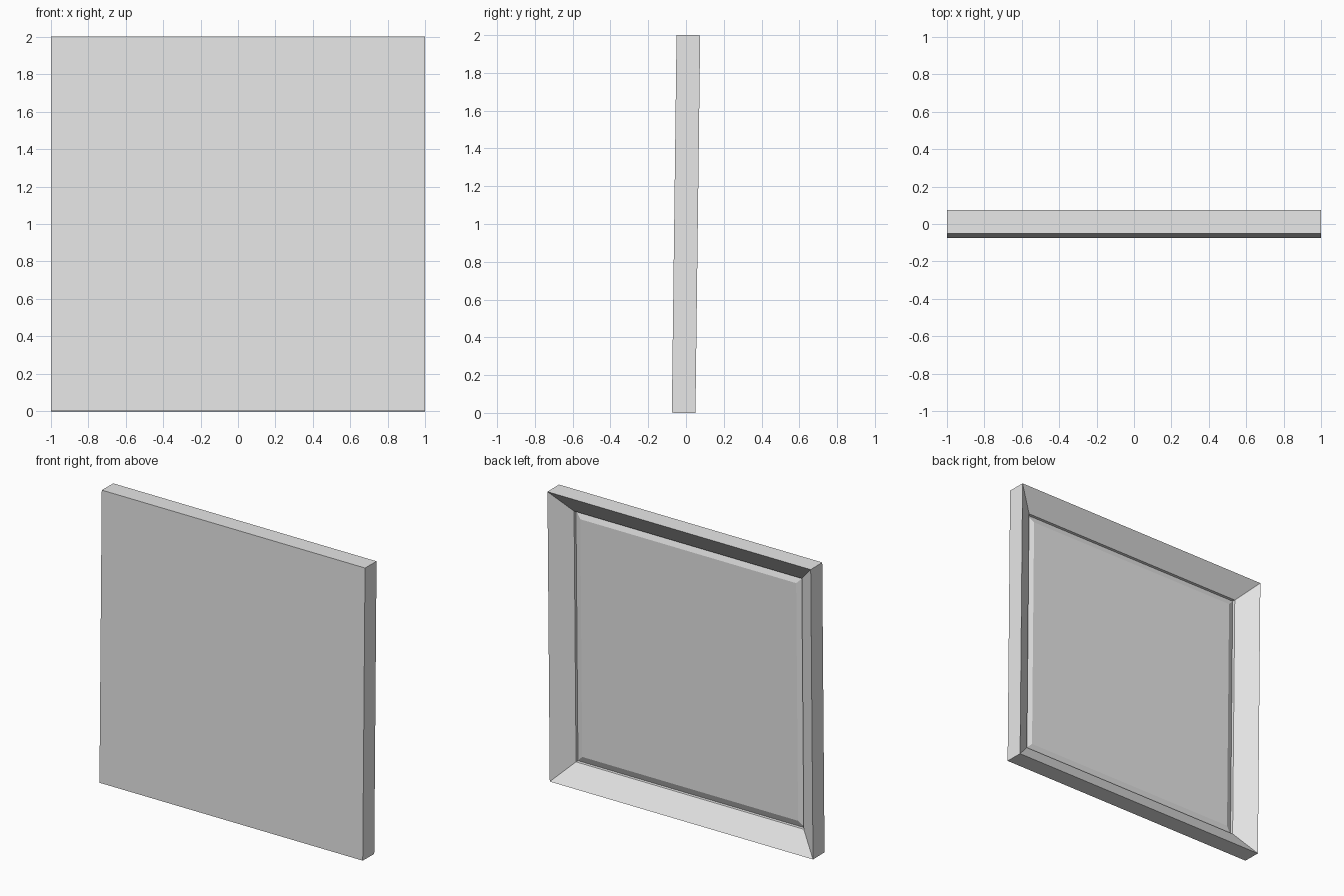
import bpy, bmesh, math
from mathutils import Matrix

if "Cube" in bpy.data.objects:
    bpy.data.objects.remove(bpy.data.objects["Cube"], do_unlink=True)

HALF = 1.0       # half of the square side
BACK = 0.0625    # half of the thickness
LEAN = math.asin(0.0125)

grey = bpy.data.materials.new("light_grey")
grey.use_nodes = True
colour = (0.8, 0.8, 0.8, 1.0)
grey.diffuse_color = colour
grey.node_tree.nodes["Principled BSDF"].inputs["Base Color"].default_value = colour


def square_shell(name, steps, cap_first=False, cap_last=False):
    """Join nested squares, each given as (inset from the edge, depth below the back)."""
    bm = bmesh.new()
    rings = []
    for inset, depth in steps:
        r = HALF - inset
        corners = ((-r, -r), (r, -r), (r, r), (-r, r))
        rings.append([bm.verts.new((x, BACK - depth, z)) for x, z in corners])
    for a, b in zip(rings, rings[1:]):
        for i in range(4):
            j = (i + 1) % 4
            bm.faces.new((a[i], b[i], b[j], a[j]))
    if cap_first:
        bm.faces.new(rings[0])
    if cap_last:
        bm.faces.new(rings[-1][::-1])
    # lean the top slightly backwards, then stand on the ground
    bm.transform(Matrix.Translation((0, 0, HALF)) @ Matrix.Rotation(-LEAN, 4, "X"))
    mesh = bpy.data.meshes.new(name)
    bm.to_mesh(mesh)
    bm.free()
    mesh.materials.append(grey)
    obj = bpy.data.objects.new(name, mesh)
    bpy.context.collection.objects.link(obj)
    return obj


# Frame: flat front, straight sides, mitred slope and groove wall
square_shell("frame", [(0, 2 * BACK), (0, 0), (0.135, 0.094), (0.135, 0.115)],
             cap_first=True)

# Raised panel with chamfered border
square_shell("panel", [(0.135, 0.115), (0.18, 0.097)], cap_last=True)
